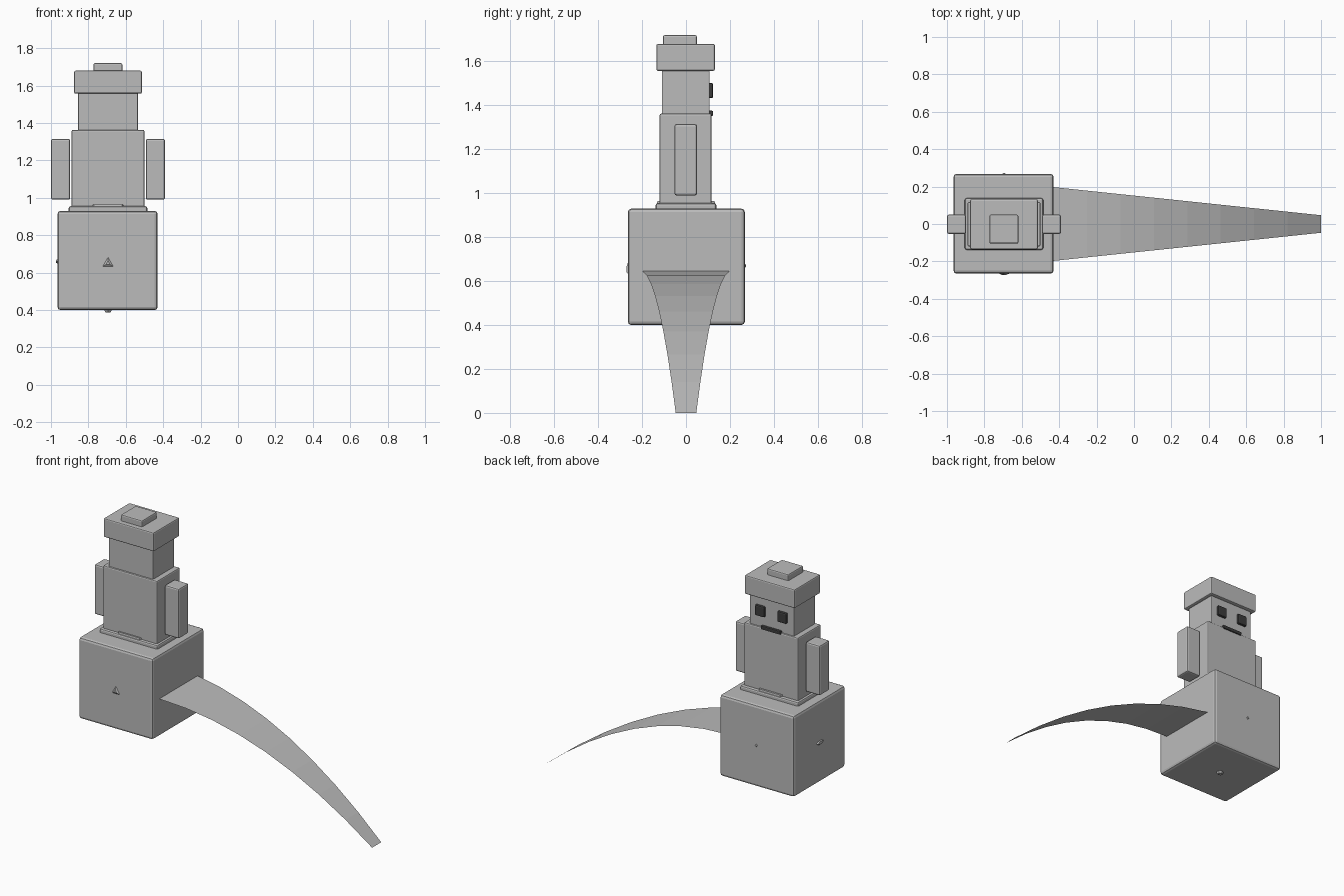
import bpy
import bmesh
from math import pi
from mathutils import Matrix, Vector

if "Cube" in bpy.data.objects:
    bpy.data.objects.remove(bpy.data.objects["Cube"])


def material(name, value):
    mat = bpy.data.materials.new(name)
    mat.use_nodes = True
    colour = (value, value, value, 1)
    mat.diffuse_color = colour
    mat.node_tree.nodes["Principled BSDF"].inputs["Base Color"].default_value = colour
    return mat


GREY = material("plain grey", 0.5)
DARK = material("dark grey", 0.045)
CX = -0.695  # centre line of the figure


def finish(name, bm, mat):
    mesh = bpy.data.meshes.new(name)
    bm.to_mesh(mesh)
    bm.free()
    mesh.materials.append(mat)
    obj = bpy.data.objects.new(name, mesh)
    bpy.context.collection.objects.link(obj)
    return obj


def box(name, x, y, z, bevel=0.008, mat=GREY):
    """Bevelled box from (min, max) ranges."""
    bm = bmesh.new()
    bmesh.ops.create_cube(bm, size=1)
    for v in bm.verts:
        v.co = Vector([(r[0] + r[1]) / 2 + c * (r[1] - r[0])
                       for r, c in zip((x, y, z), v.co)])
    bmesh.ops.bevel(bm, geom=bm.edges[:], offset=bevel, segments=2,
                    profile=0.5, affect='EDGES')
    return finish(name, bm, mat)


def stud(name, centre, rotation, radius, height, sides=4, top=0.3, stretch=1):
    """Low tapered bump sitting on a face of the block."""
    bm = bmesh.new()
    bmesh.ops.create_cone(bm, cap_ends=True, segments=sides, radius1=radius,
                          radius2=radius * top, depth=height)
    bmesh.ops.scale(bm, vec=(1, stretch, 1), verts=bm.verts[:])
    bm.transform(Matrix.Translation(centre) @ rotation)
    return finish(name, bm, GREY)


# Large block with its collar
box("base_block", (-0.965, -0.43), (-0.265, 0.268), (0.4, 0.93), 0.016)
collar = box("collar", (-0.905, -0.485), (-0.138, 0.138), (0.915, 0.955), 0.01)
bm = bmesh.new()
bmesh.ops.create_cone(bm, cap_ends=True, segments=6, radius1=0.16,
                      radius2=0.15, depth=0.05)
bm.transform(Matrix.Translation((CX, 0, 0.94)) @ Matrix.Rotation(pi / 2, 4, 'Z'))
finish("collar_hexagon", bm, GREY)

# Small bumps in the middle of the block faces
stud("front_bump", (CX, -0.266, 0.65), Matrix.Rotation(pi / 2, 4, 'X'), 0.045, 0.012, 3)
stud("back_bump", (CX, 0.268, 0.67), Matrix.Rotation(-pi / 2, 4, 'X'), 0.015, 0.01)
stud("side_bump", (-0.966, 0, 0.66), Matrix.Rotation(-pi / 2, 4, 'Y'), 0.014, 0.014,
     6, 0.7, 3)
stud("bottom_bump", (CX, 0, 0.395), Matrix.Rotation(pi, 4, 'X'), 0.025, 0.016, 6, 0.6)

# Figure
box("torso", (-0.89, -0.5), (-0.12, 0.117), (0.94, 1.363))
box("head", (-0.855, -0.535), (-0.11, 0.108), (1.35, 1.57), 0.005)
box("hat_brim", (-0.876, -0.514), (-0.135, 0.132), (1.557, 1.68))
box("hat_top", (-0.773, -0.618), (-0.105, 0.05), (1.66, 1.72))
box("right_arm", (-1.0, -0.897), (-0.053, 0.05), (0.99, 1.315), 0.01)
box("left_arm", (-0.493, -0.39), (-0.053, 0.05), (0.99, 1.315), 0.01)

# Face on the rear side
for side, x in (("right", CX - 0.08), ("left", CX + 0.08)):
    box(side + "_eye", (x - 0.034, x + 0.034), (0.095, 0.124), (1.433, 1.502), 0.008, DARK)
box("mouth", (CX - 0.072, CX + 0.072), (0.095, 0.124), (1.352, 1.376), 0.006, DARK)

# Thin curved strip sweeping down to the ground
bm = bmesh.new()
START, LENGTH, STEPS = -0.43, 1.43, 8
rows = []
for i in range(STEPS + 1):
    t = LENGTH * i / STEPS
    half = 0.197 - 0.105 * t
    z = max(0, 0.645 - 0.065 * t - 0.27 * t * t)
    rows.append([bm.verts.new((START + t, s * half, z)) for s in (-1, 1)])
for a, b in zip(rows, rows[1:]):
    bm.faces.new((a[0], b[0], b[1], a[1]))
finish("curved_strip", bm, GREY)
